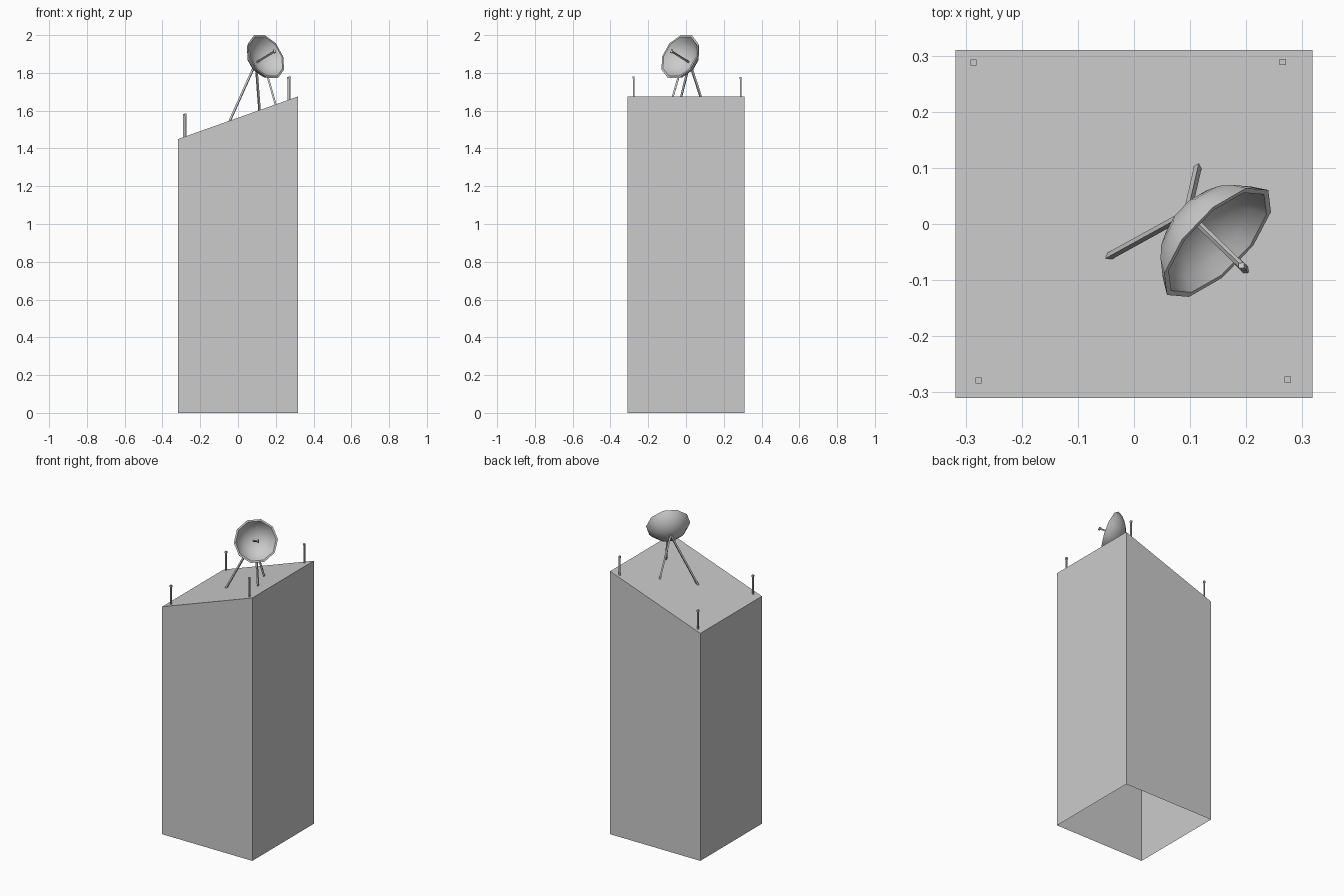
import bpy, bmesh, math
from mathutils import Vector, Matrix

old = bpy.data.objects.get("Cube")
if old:
    bpy.data.objects.remove(old, do_unlink=True)

GREY = (0.6, 0.6, 0.6, 1)
mat = bpy.data.materials.new("light grey")
mat.use_nodes = True
mat.diffuse_color = GREY
mat.node_tree.nodes["Principled BSDF"].inputs["Base Color"].default_value = GREY


def finish(bm, name):
    mesh = bpy.data.meshes.new(name)
    bm.to_mesh(mesh)
    bm.free()
    mesh.materials.append(mat)
    obj = bpy.data.objects.new(name, mesh)
    bpy.context.collection.objects.link(obj)
    return obj


def box(bm, centre, size):
    m = Matrix.Translation(centre) @ Matrix.Diagonal((*size, 1))
    return bmesh.ops.create_cube(bm, size=1, matrix=m)["verts"]


def bar(name, start, end, width):
    """Square bar between two points."""
    start, end = Vector(start), Vector(end)
    axis = end - start
    m = Matrix.Translation((start + end) / 2) @ axis.to_track_quat("Z", "Y").to_matrix().to_4x4()
    bm = bmesh.new()
    bmesh.ops.create_cone(bm, cap_ends=True, segments=4, radius1=width / 2,
                          radius2=width / 2, depth=axis.length, matrix=m)
    return finish(bm, name)


def roof_z(x):
    return 1.5625 + x * 0.355


# Tower: sloped roof, open underneath
bm = bmesh.new()
box(bm, (0, 0, 0.5), (0.636, 0.62, 1))
for v in bm.verts:
    if v.co.z > 0.5:
        v.co.z = roof_z(v.co.x)
floor = [f for f in bm.faces if f.calc_center_median().z < 0.01]
bmesh.ops.delete(bm, geom=floor, context="FACES_ONLY")
finish(bm, "tower")

# Corner masts with small heads
corners = {"back_right": (-0.286, 0.288), "back_left": (0.265, 0.289),
           "front_right": (-0.277, -0.279), "front_left": (0.274, -0.277)}
for place, (x, y) in corners.items():
    bm = bmesh.new()
    base = roof_z(x) - 0.01
    top = roof_z(x) + 0.122
    box(bm, (x, y, (base + top) / 2), (0.008, 0.008, top - base))
    box(bm, (x, y, top - 0.006), (0.011, 0.011, 0.012))
    finish(bm, "mast_" + place)

# Dish frame: local z is the way the dish faces
centre = Vector((0.149, -0.033, 1.887))
turn = math.radians(-44)
flat = math.sqrt(1 - 0.4 ** 2)
facing = Vector((flat * math.cos(turn), flat * math.sin(turn), 0.4))
side = Vector((-math.sin(turn), math.cos(turn), 0))
up = facing.cross(side)
frame = Matrix.Translation(centre) @ Matrix((side, up, facing)).transposed().to_4x4()


def arc(radius, depth, steps=5):
    """Circular bowl profile from pole to rim."""
    ball = (radius ** 2 + depth ** 2) / (2 * depth)
    span = math.atan2(radius, ball - depth)
    return [(ball * math.sin(span * i / steps),
             ball - depth - ball * math.cos(span * i / steps)) for i in range(steps + 1)]


# Dish: ten-sided bowl with a flat rim
bm = bmesh.new()
profile = arc(0.13, 0.085) + arc(0.119, 0.074)[::-1]
verts = [bm.verts.new((r, 0, z)) for r, z in profile]
edges = [bm.edges.new(pair) for pair in zip(verts, verts[1:])]
bmesh.ops.spin(bm, geom=verts + edges, cent=(0, 0, 0), axis=(0, 0, 1),
               angle=math.tau, steps=10)
bmesh.ops.remove_doubles(bm, verts=bm.verts, dist=0.0005)
bmesh.ops.recalc_face_normals(bm, faces=bm.faces)
bm.transform(frame)
dish = finish(bm, "dish")
bpy.ops.object.select_all(action="DESELECT")
dish.select_set(True)
bpy.context.view_layer.objects.active = dish
bpy.ops.object.shade_smooth_by_angle(angle=math.radians(45))

# Feed rod and its cross head
tip = frame @ Vector((0, 0, 0.068))
bar("feed_rod", frame @ Vector((0, 0, -0.078)), tip, 0.012)
bar("feed_head", tip - up * 0.009, tip + up * 0.009, 0.014)

# Tripod legs
hub = frame @ Vector((0, 0, -0.082))
legs = {"right": ((-0.045, -0.058), hub), "back": ((0.114, 0.102), hub),
        "front": ((0.2, -0.083), (0.157, -0.039, 1.78))}
for place, ((x, y), top) in legs.items():
    bar("leg_" + place, (x, y, roof_z(x) - 0.004), top, 0.014)
